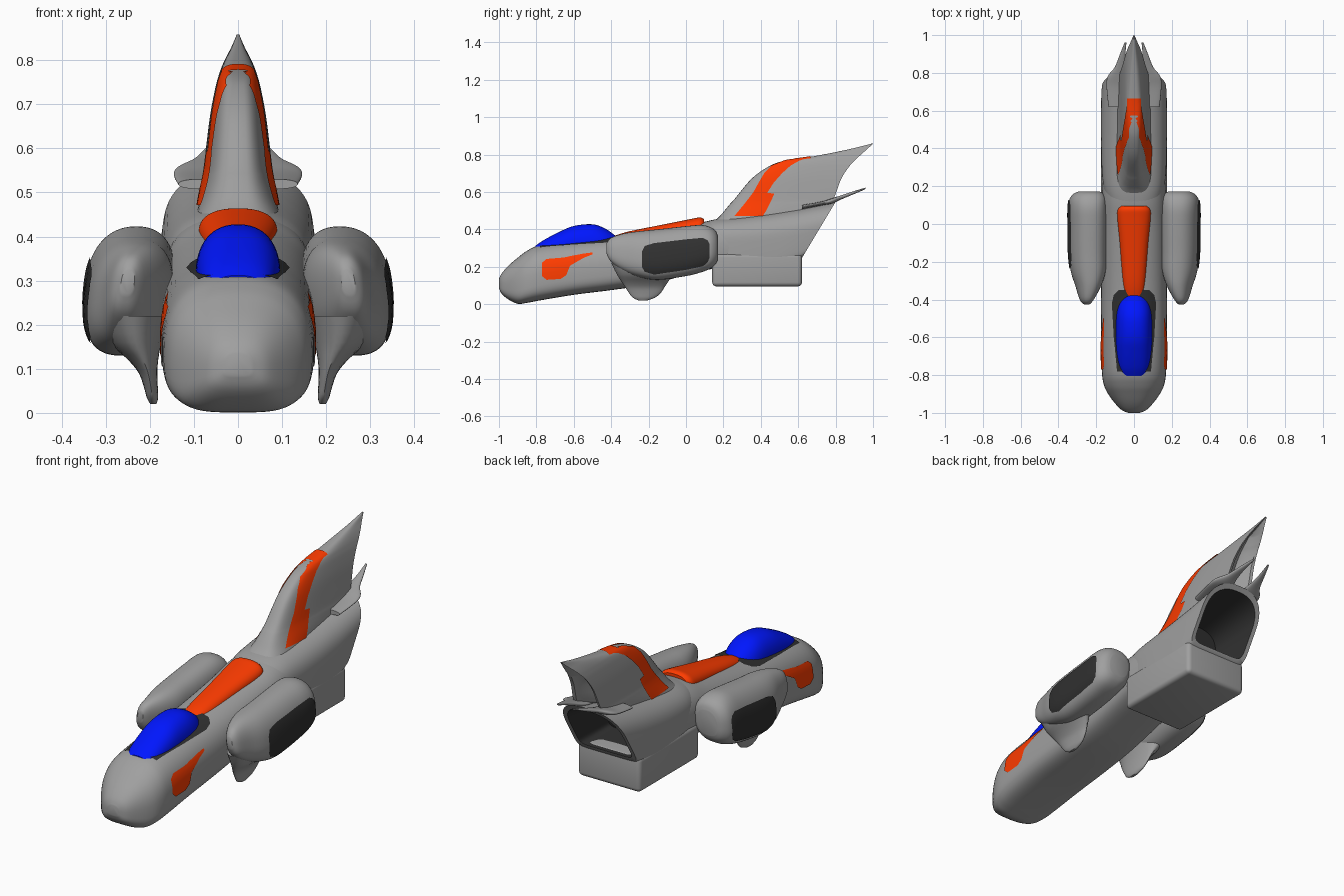
import bpy, bmesh, math
from mathutils import Vector
from mathutils.bvhtree import BVHTree

if "Cube" in bpy.data.objects:
    bpy.data.objects.remove(bpy.data.objects["Cube"])


def material(name, rgb):
    m = bpy.data.materials.new(name)
    m.diffuse_color = (*rgb, 1)
    m.use_nodes = True
    m.node_tree.nodes["Principled BSDF"].inputs["Base Color"].default_value = m.diffuse_color
    return m


GREY = material("grey_hull", (0.35, 0.35, 0.35))
ORANGE = material("orange_paint", (1.0, 0.045, 0.0))
BLUE = material("blue_glass", (0.0, 0.008, 1.0))
DARK = material("dark_panel", (0.03, 0.03, 0.03))


def finish(name, bm, mat=GREY, mirror=False):
    me = bpy.data.meshes.new(name)
    bm.to_mesh(me)
    bm.free()
    ob = bpy.data.objects.new(name, me)
    bpy.context.collection.objects.link(ob)
    me.materials.append(mat)
    if mirror:
        ob.modifiers.new("mirror", 'MIRROR').use_mirror_merge = False
    return ob


def spline(st, sub):
    """Catmull-Rom refinement of a list of stations."""
    out = []
    for i in range(len(st) - 1):
        p0, p1, p2, p3 = st[max(i - 1, 0)], st[i], st[i + 1], st[min(i + 2, len(st) - 1)]
        for k in range(sub):
            t = k / sub
            out.append([0.5 * (2 * b + (c - a) * t + (2 * a - 5 * b + 4 * c - d) * t * t
                               + (3 * b - a - 3 * c + d) * t ** 3)
                        for a, b, c, d in zip(p0, p1, p2, p3)])
    return out + [list(st[-1])]


def spow(v, e):
    return math.copysign(abs(v) ** e, v)


def ring(y, cx, hw, zb, zt, shear=0.0, n=2.8, low=None, mid=0.5, lean=0.0, count=56):
    """Rounded-box cross-section; shear leans it backwards, lean sideways."""
    pts = []
    zm = zb + (zt - zb) * mid
    for i in range(count):
        a = 2 * math.pi * i / count
        s = math.sin(a)
        e = 2 / (n if s >= 0 or not low else low)
        z = zm + (zt - zm if s >= 0 else zm - zb) * spow(s, e)
        pts.append(Vector((cx + hw * spow(math.cos(a), e) + lean * (z - zm), y + shear * (z - 0.3), z)))
    return pts


def loft(name, rings, mat=GREY, mirror=False, caps=(True, True)):
    bm = bmesh.new()
    vs = [[bm.verts.new(p) for p in r] for r in rings]
    n = len(vs[0])
    for a, b in zip(vs, vs[1:]):
        for i in range(n):
            bm.faces.new((a[i], a[(i + 1) % n], b[(i + 1) % n], b[i]))
    if caps[0]:
        bm.faces.new(vs[0])
    if caps[1]:
        bm.faces.new(vs[-1])
    bmesh.ops.recalc_face_normals(bm, faces=bm.faces)
    return finish(name, bm, mat, mirror)


def patch(name, target, rows, place, direction, mat, mirror=False, cols=14, off=0.004):
    """Painted panel: strips (t, low, high) projected on to a target part."""
    me = target.data
    tree = BVHTree.FromPolygons([v.co for v in me.vertices], [p.vertices for p in me.polygons])
    d = Vector(direction)
    bm = bmesh.new()
    grid = []
    fine = []
    for a, b in zip(rows, rows[1:]):
        fine += [[p + (q - p) * k / 5 for p, q in zip(a, b)] for k in range(5)]
    for t, lo, hi in fine + [rows[-1]]:
        line = []
        for j in range(cols + 1):
            hit, nrm = tree.ray_cast(place(t, lo + (hi - lo) * j / cols), d)[:2]
            line.append(bm.verts.new(hit + (nrm if nrm.dot(d) < 0 else -nrm) * off) if hit else None)
        grid.append(line)
    for a, b in zip(grid, grid[1:]):
        for j in range(cols):
            q = (a[j], a[j + 1], b[j + 1], b[j])
            if all(q):
                f = bm.faces.new(q)
                f.normal_update()
                if f.normal.dot(d) > 0:
                    f.normal_flip()
    return finish(name, bm, mat, mirror)


def side(y, z):
    return Vector((1, y, z))


def side_by_height(z, y):
    return Vector((1, y, z))


def above(y, x):
    return Vector((x, y, 2))


# Forward fuselage: y, centre x, half width, bottom, top
hull_st = [(-1, 0, .03, .085, .135), (-.985, 0, .065, .055, .165), (-.95, 0, .10, .025, .205),
           (-.9, 0, .137, .002, .248), (-.85, 0, .16, .007, .285), (-.78, 0, .17, .02, .315),
           (-.6, 0, .174, .05, .338), (-.4, 0, .174, .075, .357), (-.2, 0, .172, .105, .385),
           (0, 0, .17, .155, .418), (.12, 0, .17, .185, .445), (.25, 0, .165, .2, .462)]
hull = loft("fuselage", [ring(*s, n=2.45, low=3.6, mid=.4) for s in spline(hull_st, 4)])

# Canopy, its dark trim, and the orange spine behind it
canopy_st = [(-.805, 0, .06, .26, .312), (-.76, 0, .08, .26, .343), (-.68, 0, .092, .26, .385),
             (-.6, 0, .096, .26, .418), (-.5, 0, .095, .26, .427), (-.43, 0, .085, .26, .403),
             (-.375, 0, .06, .26, .364)]
loft("canopy", [ring(*s, n=2.3, mid=.3) for s in spline(canopy_st, 4)], BLUE)
patch("canopy_trim", hull, [(-.78, -.088, .088), (-.6, -.105, .105), (-.42, -.115, .115),
                            (-.375, -.105, .105), (-.35, -.08, .08)],
      above, (0, 0, -1), DARK)
spine_st = [(-.385, 0, .052, .29, .365), (-.3, 0, .062, .3, .39), (-.1, 0, .076, .33, .43),
            (.03, 0, .088, .35, .456), (.075, 0, .087, .36, .464), (.095, 0, .07, .38, .455)]
loft("spine", [ring(*s, n=2.4) for s in spline(spine_st, 4)], ORANGE)

# Orange cheek panels
patch("cheek_panel", hull, [(-.77, .15, .22), (-.745, .13, .24), (-.67, .135, .246), (-.64, .155, .25),
                            (-.62, .205, .255), (-.55, .245, .268), (-.5, .265, .275)],
      side, (-1, 0, 0), ORANGE, mirror=True)

# Rear hull shell with slanted open back and dark recess
shape = dict(n=2.5, low=9, mid=.5)
rear = [(.1, 0, .14, .2, .44, 0), (.18, 0, .16, .2, .458, 0), (.28, 0, .17, .19, .472, .1),
        (.4, 0, .174, .19, .49, .25), (.52, 0, .175, .2, .515, .42)]
rear = spline(rear, 3) + [(.61, 0, .174, .22, .54, .55), (.652, 0, .171, .25, .553, .6)]
inner = (.65, 0, .15, .268, .53, .6)
loft("rear_hull", [ring(*s, **shape) for s in rear + [inner]], caps=(True, False))
loft("exhaust_recess", [ring(*inner, **shape), ring(.42, 0, .14, .275, .475, .3, **shape)],
     DARK, caps=(False, True))

# Lower engine box
bm = bmesh.new()
bmesh.ops.create_cube(bm, size=1)
for v in bm.verts:
    v.co = Vector((v.co.x * .35, .38 + v.co.y * .48, .183 + v.co.z * .176))
bmesh.ops.bevel(bm, geom=bm.edges[:], offset=.022, segments=4, profile=.5, affect='EDGES')
finish("engine_box", bm)


# Tail fin: z, leading y, trailing y, half width; hollowed trailing edge
def fin_ring(z, yl, yt, hw):
    pts = []
    for i in range(33):
        a = math.pi * i / 32
        pts.append(Vector((hw * spow(math.cos(a), .6), yt - (yt - yl) * abs(math.sin(a)) ** .6, z)))
    dent = min(.07, (yt - yl) * .35)
    return pts + [Vector((-.8 * hw, yt - .005, z)), Vector((-.5 * hw, yt - dent * .7, z)),
                  Vector((0, yt - dent, z)), Vector((.5 * hw, yt - dent * .7, z)),
                  Vector((.8 * hw, yt - .005, z))]


fin_st = [(.45, .16, .36, .095), (.475, .185, .47, .09), (.505, .21, .62, .086), (.535, .235, .76, .082),
          (.565, .262, .79, .077), (.67, .35, .83, .064),
          (.735, .44, .872, .052), (.765, .52, .9, .044), (.785, .65, .92, .037),
          (.805, .76, .942, .028), (.83, .88, .97, .015), (.858, .992, 1.0, .003)]
fin = loft("tail_fin", [fin_ring(*s) for s in spline(fin_st, 5)])
patch("fin_stripe", fin, [(.47, .26, .41), (.5, .285, .43), (.55, .325, .455), (.59, .355, .472),
                          (.595, .36, .435), (.65, .39, .47), (.7, .42, .515), (.74, .46, .56),
                          (.765, .525, .605), (.783, .6, .665)],
      side_by_height, (-1, 0, 0), ORANGE, mirror=True)
patch("fin_stripe_top", fin, [(.575, -.03, .03), (.61, -.034, .034), (.665, -.034, .034)],
      above, (0, 0, -1), ORANGE)

# Swept winglet tips over the exhaust
wing_st = [(.62, .085, .05, .508, .53), (.72, .085, .06, .527, .548), (.78, .085, .055, .538, .566),
           (.83, .072, .03, .56, .582), (.89, .062, .016, .585, .602), (.96, .045, .005, .615, .623)]
loft("winglet", [ring(*s, n=2.3) for s in spline(wing_st, 4)], mirror=True)

# Side engine pods with dark outer panels and lower keels
pod_st = [(-.425, .25, .015, .27, .325), (-.4, .25, .036, .225, .355), (-.33, .242, .065, .175, .378),
          (-.25, .242, .09, .145, .39), (-.15, .246, .098, .13, .4), (0, .246, .1, .15, .417),
          (.08, .246, .1, .17, .423), (.13, .244, .096, .19, .412), (.16, .24, .078, .215, .39),
          (.172, .238, .055, .24, .36)]
pod = loft("side_pod", [ring(*s, n=2.3, low=2.6, lean=-.12) for s in spline(pod_st, 4)], mirror=True)
patch("pod_panel", pod, [(-.235, .2, .28), (-.22, .175, .31), (-.17, .16, .325), (0, .185, .345),
                         (.09, .205, .353), (.115, .225, .34), (.125, .25, .32)],
      side, (-1, 0, 0), DARK, mirror=True)
keel_st = [(.22, -.22, .18, .24, .08), (.16, -.22, .15, .232, .058), (.12, -.22, .125, .215, .034),
           (.09, -.22, .105, .204, .021), (.06, -.22, .085, .198, .016), (.035, -.225, .06, .194, .013),
           (.02, -.23, .025, .192, .007)]
keel = []
for z, cy, hy, cx, hx in spline(keel_st, 3):
    keel.append([Vector((cx + hx * math.cos(a), cy + hy * math.sin(a), z))
                 for a in (math.pi * i / 14 for i in range(28))])
loft("pod_keel", keel, mirror=True)

# Smooth shading with crisp edges
bpy.ops.object.select_all(action='SELECT')
bpy.context.view_layer.objects.active = hull
bpy.ops.object.shade_smooth_by_angle(angle=math.radians(42))
